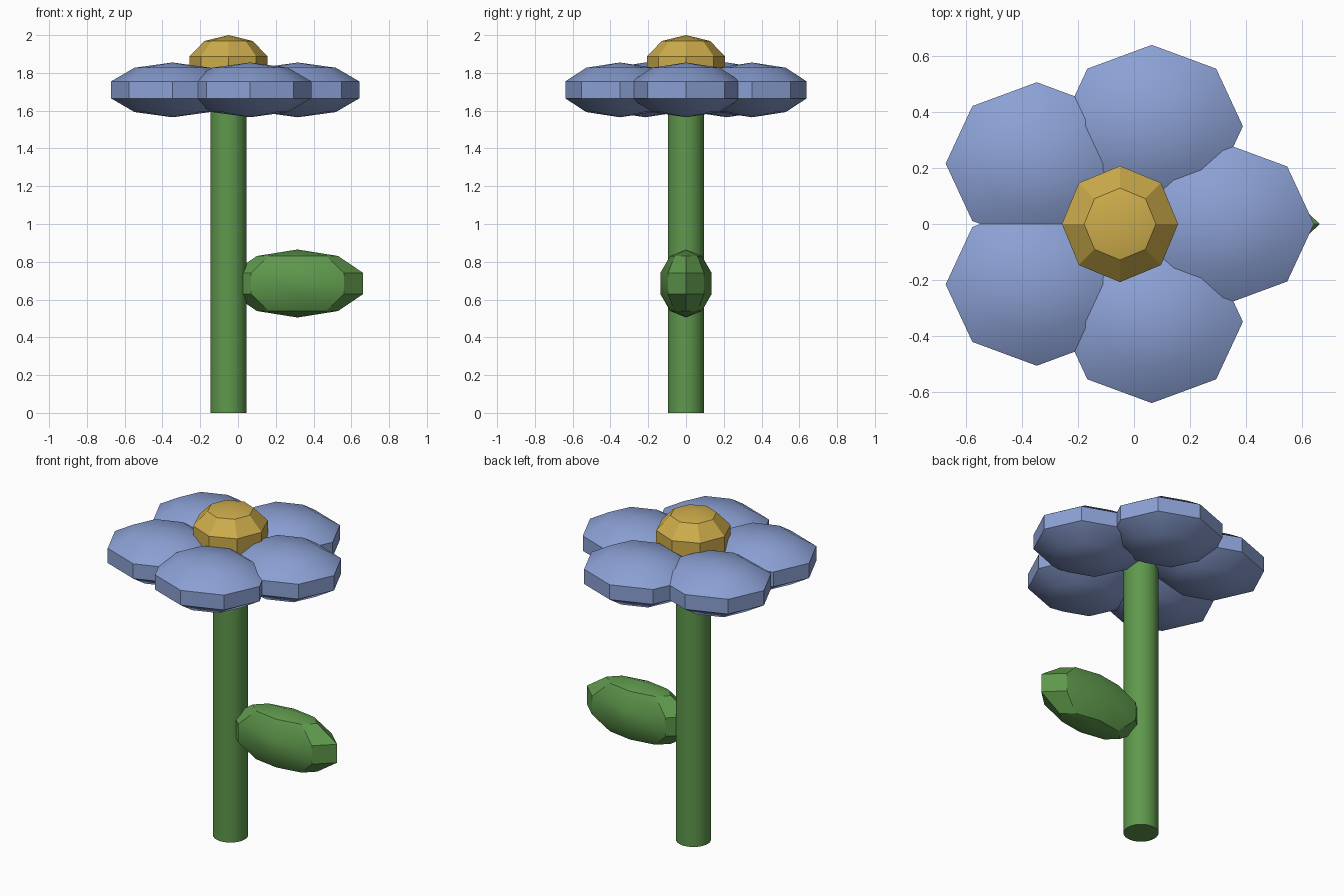
import bpy, bmesh, math
from mathutils import Matrix

cube = bpy.data.objects.get("Cube")
if cube:
    bpy.data.objects.remove(cube, do_unlink=True)

STEM_X = -0.05


def make_material(name, rgb):
    mat = bpy.data.materials.new(name)
    mat.use_nodes = True
    colour = (*rgb, 1.0)
    mat.diffuse_color = colour
    bsdf = next(n for n in mat.node_tree.nodes if n.type == 'BSDF_PRINCIPLED')
    bsdf.inputs["Base Color"].default_value = colour
    bsdf.inputs["Roughness"].default_value = 0.8
    return mat


def finish(name, bm, mat, location):
    mesh = bpy.data.meshes.new(name)
    bm.to_mesh(mesh)
    bm.free()
    mesh.materials.append(mat)
    obj = bpy.data.objects.new(name, mesh)
    obj.location = location
    bpy.context.collection.objects.link(obj)
    bpy.ops.object.select_all(action='DESELECT')
    obj.select_set(True)
    bpy.context.view_layer.objects.active = obj
    bpy.ops.object.shade_smooth_by_angle(angle=math.radians(30))
    return obj


def low_poly_ellipsoid(name, mat, location, radii):
    bm = bmesh.new()
    bmesh.ops.create_uvsphere(bm, u_segments=8, v_segments=5, radius=1.0,
                              matrix=Matrix.Diagonal((*radii, 1.0)))
    return finish(name, bm, mat, location)


green = make_material("leaf green", (0.114, 0.314, 0.072))
blue = make_material("petal blue", (0.258, 0.352, 0.658))
yellow = make_material("golden yellow", (0.610, 0.413, 0.070))

# Stem, running up into the flower head
STEM_HEIGHT = 1.71
bm = bmesh.new()
bmesh.ops.create_cone(bm, cap_ends=True, segments=32, radius1=0.096,
                      radius2=0.096, depth=STEM_HEIGHT)
finish("stem", bm, green, (STEM_X, 0, STEM_HEIGHT / 2))

# Single leaf on the flower's left
low_poly_ellipsoid("leaf", green, (0.315, 0, 0.685), (0.366, 0.143, 0.18))

# Five petals in a ring, all with the same axis-aligned shape
for i in range(5):
    a = math.tau * i / 5
    centre = (STEM_X + 0.367 * math.cos(a), 0.367 * math.sin(a), 1.71)
    low_poly_ellipsoid(f"petal_{i + 1}", blue, centre, (0.342, 0.305, 0.145))

# Flower centre
low_poly_ellipsoid("flower_centre", yellow, (STEM_X, 0, 1.836), (0.218, 0.218, 0.164))
